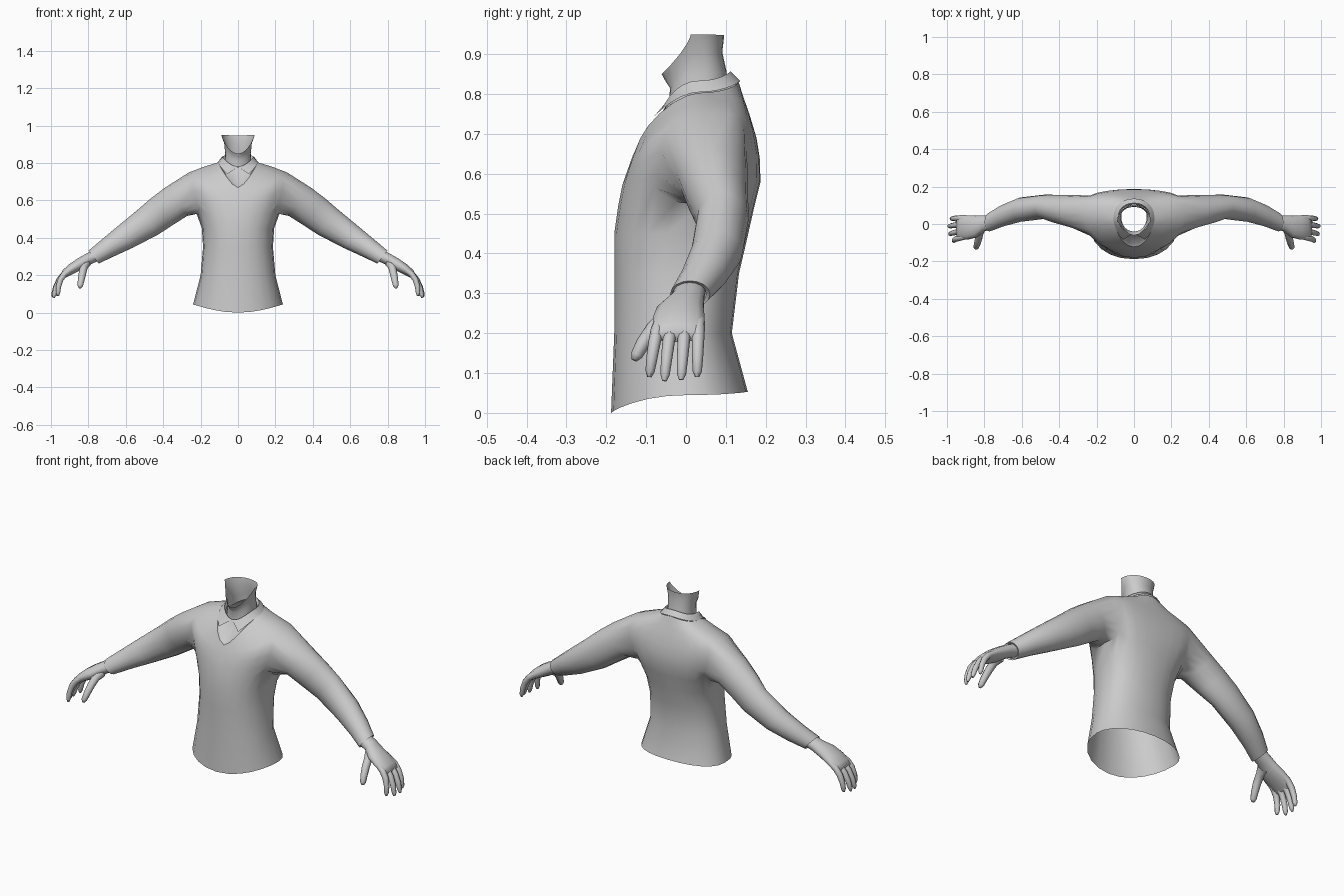
import bpy, bmesh, math
from mathutils import Vector

grey = bpy.data.materials.new("plain grey")
grey.diffuse_color = (0.6, 0.6, 0.6, 1)
N = 12  # columns in a half loop, front to back


def loop(hw, yf, ys, yb, zf, zs, zb, pf=0.92, pb=0.92, pz=1.7, t0=0.0):
    """Half loop on +x, front centre to back centre; pf, pb set how boxy it is."""
    pts = []
    for i in range(N + 1):
        t = t0 + (math.pi - t0) * i / N
        s, c = max(math.sin(t), 0), math.cos(t)
        if abs(c) < 1e-6:
            c = 0
        w = s ** pz
        y, z, p = (yf, zf, pf) if c > 0 else (yb, zb, pb)
        x = 0 if i == N or t == 0 else hw * s ** 0.92
        pts.append(Vector((x, ys + (y - ys) * abs(c) ** p, z + (zs - z) * w)))
    return pts


def ring(cx, cy, cz, ru, ry, n, up=(0.62, 0, 0.785), start=225):
    u = Vector(up).normalized()
    out = []
    for k in range(n):
        a = math.radians(start + 360 * k / n)
        out.append(Vector((cx, cy, cz)) + u * ru * math.sin(a) + Vector((0, ry * math.cos(a), 0)))
    return out


def bridge(bm, a, b, closed):
    n = len(a)
    for i in range(n if closed else n - 1):
        j = (i + 1) % n
        bm.faces.new((a[i], a[j], b[j], b[i]))


def loft(bm, loops, closed=False, cap=False):
    rows = [[bm.verts.new(p) for p in l] for l in loops]
    for a, b in zip(rows, rows[1:]):
        bridge(bm, a, b, closed)
    if cap:
        bm.faces.new(rows[-1])
    return rows


def finish(name, bm, angle=50):
    bmesh.ops.recalc_face_normals(bm, faces=bm.faces[:])
    me = bpy.data.meshes.new(name)
    bm.to_mesh(me)
    bm.free()
    me.materials.append(grey)
    ob = bpy.data.objects.new(name, me)
    bpy.context.collection.objects.link(ob)
    m = ob.modifiers.new("mirror", 'MIRROR')
    m.use_clip = True
    m.merge_threshold = 0.0005
    bpy.ops.object.select_all(action='DESELECT')
    ob.select_set(True)
    bpy.context.view_layer.objects.active = ob
    bpy.ops.object.shade_smooth_by_angle(angle=math.radians(angle))
    return ob


# sweater: body rows from hem to V neckline
neckline = (0.107, -0.122, 0.03, 0.132, 0.668, 0.803, 0.83, 1.3, 0.92, 1.4)
body = [
    (0.24, -0.188, 0.01, 0.155, 0.0, 0.045, 0.053),
    (0.20, -0.18, -0.01, 0.115, 0.2, 0.2, 0.2, 0.88),
    (0.187, -0.18, 0.0, 0.133, 0.35, 0.35, 0.35, 0.85, 0.8),
    (0.193, -0.18, 0.015, 0.154, 0.45, 0.45, 0.44, 0.82, 0.7),
    (0.222, -0.17, 0.05, 0.172, 0.52, 0.53, 0.52, 0.78, 0.55),
    (0.25, -0.16, 0.055, 0.187, 0.57, 0.60, 0.58, 0.78, 0.48),
    (0.27, -0.15, 0.06, 0.185, 0.60, 0.67, 0.64, 0.78, 0.45),
    (0.278, -0.141, 0.06, 0.177, 0.625, 0.72, 0.69, 0.85, 0.45),
    (0.262, -0.134, 0.06, 0.159, 0.645, 0.75, 0.75, 1.0, 0.55),
    (0.18, -0.128, 0.05, 0.145, 0.657, 0.781, 0.79, 1.15, 0.8, 1.55),
    neckline,
]
bm = bmesh.new()
rows = loft(bm, [loop(*r) for r in body])
# armhole: open the side, then run the sleeve from its border
c0, c1, r0, r1 = 4, 8, 4, 8
border = [rows[r0][c] for c in range(c0, c1)]
border += [rows[r][c1] for r in range(r0, r1)]
border += [rows[r1][c] for c in range(c1, c0, -1)]
border += [rows[r][c0] for r in range(r1, r0, -1)]
inside = {v for r in range(r0, r1 + 1) for v in rows[r][c0:c1 + 1]}
bmesh.ops.delete(bm, geom=[f for f in bm.faces if all(v in inside for v in f.verts)],
                 context='FACES')
# round the lower corners of the armhole
for c in (c0, c1):
    rows[r0][c].co.z += 0.035
    rows[r0][c].co.x += 0.008
sleeve = [
    (0.332, 0.068, 0.592, 0.096, 0.088),
    (0.41, 0.079, 0.538, 0.092, 0.077),
    (0.48, 0.092, 0.485, 0.086, 0.065),
    (0.606, 0.077, 0.402, 0.07, 0.065),
    (0.70, 0.045, 0.343, 0.055, 0.058),
    (0.772, 0.01, 0.297, 0.044, 0.05),
    (0.768, 0.01, 0.299, 0.036, 0.041),
]
arm = loft(bm, [ring(*s, 16) for s in sleeve], closed=True)
bridge(bm, border, arm[0], True)
finish("sweater", bm, 60)

# shirt panel inside the V neckline
bm = bmesh.new()
loft(bm, [loop(*neckline),
          loop(0.10, -0.105, 0.03, 0.125, 0.675, 0.80, 0.825, 1.3, 0.92, 1.4),
          loop(0.078, -0.048, 0.035, 0.105, 0.775, 0.805, 0.83)])
finish("shirt_front", bm)

# folded collar: inner stand, top edge, outer flap with open points
bm = bmesh.new()
loft(bm, [loop(0.076, -0.044, 0.035, 0.104, 0.775, 0.81, 0.84),
          loop(0.085, -0.05, 0.035, 0.112, 0.78, 0.834, 0.857),
          loop(0.110, -0.104, 0.03, 0.136, 0.712, 0.805, 0.833, 1.2, t0=math.radians(30))])
finish("collar", bm, 30)

# neck, open along the pointed jaw line
bm = bmesh.new()
loft(bm, [loop(0.072, -0.044, 0.04, 0.103, 0.765, 0.80, 0.83),
          loop(0.068, -0.04, 0.04, 0.101, 0.815, 0.85, 0.86),
          loop(0.074, -0.053, 0.03, 0.091, 0.835, 0.905, 0.905, 1.8, 0.92, 2),
          loop(0.09, -0.061, 0.012, 0.096, 0.85, 0.95, 0.948, 2.8, 0.92, 2)])
finish("neck", bm)

# palm
bm = bmesh.new()
hand_up = (0.48, 0, 0.88)
palm = [
    (0.755, 0.01, 0.307, 0.033, 0.04),
    (0.80, 0.004, 0.287, 0.032, 0.043),
    (0.845, -0.014, 0.26, 0.033, 0.06),
    (0.888, -0.018, 0.235, 0.029, 0.067),
    (0.925, -0.019, 0.21, 0.023, 0.066),
    (0.945, -0.02, 0.19, 0.014, 0.062),
]
loft(bm, [ring(*p, 12, hand_up) for p in palm], closed=True, cap=True)


def digit(points, radius, root=1.0):
    """Tapered tube with a rounded tip along base, knuckle, tip."""
    a, b, c = (Vector(p) for p in points)
    loops = []
    for t, k in ((0, root), (0.25, 1.05), (0.5, 1), (0.75, 0.9), (0.93, 0.75), (1, 0.35)):
        p = a * (1 - t) ** 2 + b * 2 * t * (1 - t) + c * t * t
        d = ((b - a) * (1 - t) + (c - b) * t).normalized()
        side = d.cross(Vector((0, 1, 0))).normalized()
        other = d.cross(side)
        loops.append([p + (side * math.sin(q) + other * math.cos(q)) * radius * k
                      for q in (math.tau * i / 8 for i in range(8))])
    loft(bm, loops, closed=True, cap=True)


# fingers (base y, tip x, tip y, tip z) and thumb
for by, tx, ty, tz in ((-0.066, 0.962, -0.092, 0.09), (-0.034, 0.985, -0.054, 0.08),
                       (0.0, 0.99, -0.012, 0.083), (0.032, 0.975, 0.028, 0.09)):
    digit(((0.895, by, 0.23), (0.968, (by + ty) / 2, 0.195), (tx, ty, tz)), 0.0155)
digit(((0.82, -0.02, 0.262), (0.83, -0.088, 0.225), (0.846, -0.13, 0.132)), 0.02, 1.6)
finish("hand", bm, 70)
